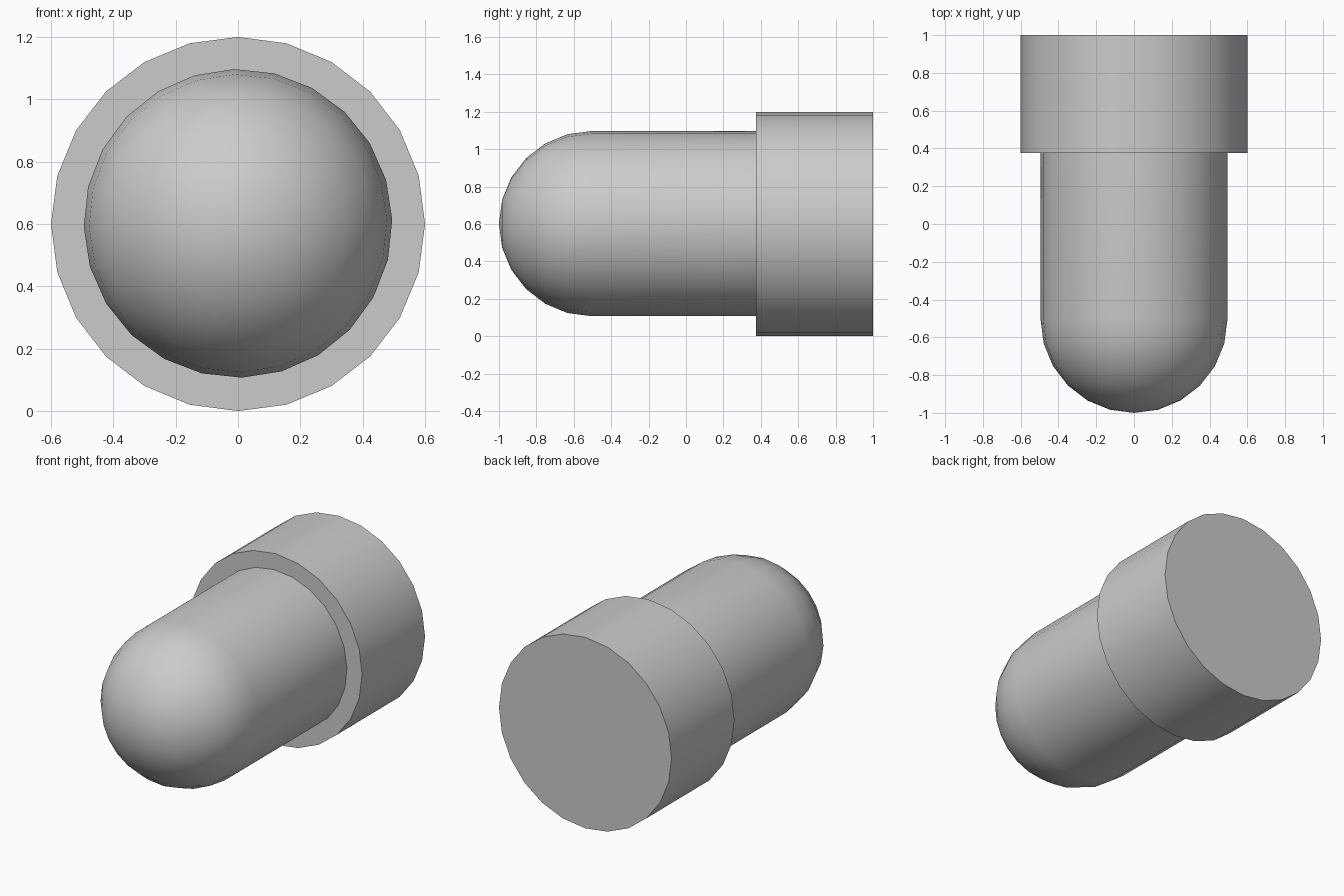
import bpy, bmesh, math

if "Cube" in bpy.data.objects:
    bpy.data.objects.remove(bpy.data.objects["Cube"])

SIDES = 24


def lathe(name, profile, centre_z, phase=0.0):
    """Revolve (y, radius) points round a horizontal y axis; radius 0 is a pole."""
    bm = bmesh.new()
    rings = []
    for y, r in profile:
        count = SIDES if r > 1e-6 else 1
        rings.append([bm.verts.new((r * math.cos(phase + math.tau * i / SIDES), y,
                                    centre_z + r * math.sin(phase + math.tau * i / SIDES)))
                      for i in range(count)])
    for a, b in zip(rings, rings[1:]):
        for i in range(SIDES):
            j = (i + 1) % SIDES
            if len(a) == 1:
                bm.faces.new((a[0], b[i], b[j]))
            else:
                bm.faces.new((a[i], b[i], b[j], a[j]))
    # Flat end caps
    for ring in (rings[0], rings[-1]):
        if len(ring) > 1:
            bm.faces.new(ring)
    bmesh.ops.recalc_face_normals(bm, faces=bm.faces)
    mesh = bpy.data.meshes.new(name)
    bm.to_mesh(mesh)
    bm.free()
    obj = bpy.data.objects.new(name, mesh)
    bpy.context.collection.objects.link(obj)
    bpy.ops.object.select_all(action='DESELECT')
    obj.select_set(True)
    bpy.context.view_layer.objects.active = obj
    bpy.ops.object.shade_smooth_by_angle(angle=math.radians(30))
    return obj


# Wide rear collar
lathe("rear_collar", [(0.375, 0.6), (1.0, 0.6)], 0.6)

# Round-nosed barrel: hemisphere in 15 degree steps, then a straight tube into the collar
R = 0.495
NOSE_Y = -1.0 + R
dome = [(NOSE_Y - R * math.cos(math.radians(15 * k)), R * math.sin(math.radians(15 * k)))
        for k in range(7)]
lathe("domed_barrel", dome + [(0.38, R)], 0.602, math.radians(1.4))
